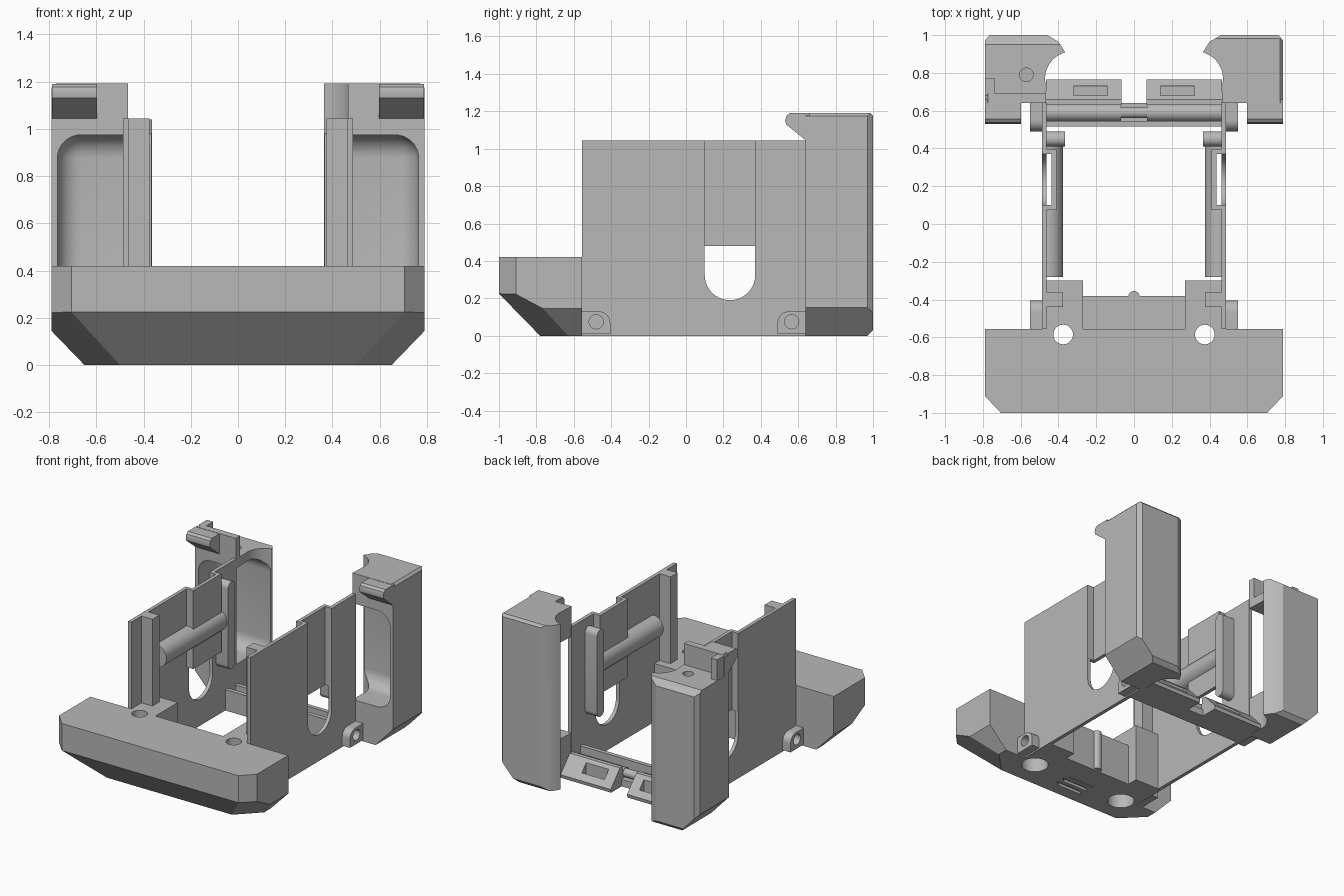
import bpy, bmesh, math
from mathutils import Vector

cube = bpy.data.objects.get("Cube")
if cube:
    bpy.data.objects.remove(cube, do_unlink=True)

grey = bpy.data.materials.new("plain grey")
grey.use_nodes = True
grey.diffuse_color = (0.48, 0.48, 0.48, 1)
grey.node_tree.nodes["Principled BSDF"].inputs["Base Color"].default_value = grey.diffuse_color
parts = []


def finish(name, bm):
    bmesh.ops.recalc_face_normals(bm, faces=bm.faces)
    mesh = bpy.data.meshes.new(name)
    bm.to_mesh(mesh)
    bm.free()
    mesh.materials.append(grey)
    obj = bpy.data.objects.new(name, mesh)
    bpy.context.collection.objects.link(obj)
    parts.append(obj)
    return obj


def prism(name, pts, axis, a, b, planes=(), bevel=0):
    """Extrude a 2D outline along an axis, then trim it with planes (point, outward normal)."""
    def at(p, t):
        return {"x": (t, p[0], p[1]), "y": (p[0], t, p[1]), "z": (p[0], p[1], t)}[axis]
    bm = bmesh.new()
    base = bm.faces.new([bm.verts.new(at(p, a)) for p in pts])
    out = bmesh.ops.extrude_face_region(bm, geom=[base])
    shift = Vector(at((0, 0), b - a))
    bmesh.ops.translate(bm, vec=shift, verts=[v for v in out["geom"] if isinstance(v, bmesh.types.BMVert)])
    for point, normal in planes:
        cut = bmesh.ops.bisect_plane(bm, geom=bm.verts[:] + bm.edges[:] + bm.faces[:], plane_co=point,
                                     plane_no=Vector(normal), clear_outer=True)
        edges = [e for e in cut["geom_cut"] if isinstance(e, bmesh.types.BMEdge)]
        bmesh.ops.holes_fill(bm, edges=edges)
    if bevel:
        bmesh.ops.recalc_face_normals(bm, faces=bm.faces)
        bmesh.ops.bevel(bm, geom=bm.edges[:], offset=bevel, segments=8, profile=0.5, affect="EDGES")
    return finish(name, bm)


def box(name, x, y, z, **kw):
    return prism(name, [(x[0], y[0]), (x[1], y[0]), (x[1], y[1]), (x[0], y[1])], "z", *z, **kw)


def arc(cx, cy, r, start, end, n=12):
    return [(cx + r * math.cos(math.radians(start + (end - start) * i / n)),
             cy + r * math.sin(math.radians(start + (end - start) * i / n))) for i in range(n + 1)]


def rod(name, c, r, axis, a, b):
    return prism(name, arc(c[0], c[1], r, 0, 360, 32)[:-1], axis, a, b)


def carve(targets, cutter):
    """Subtract the cutter from each target and discard it."""
    for obj in targets:
        mod = obj.modifiers.new("cut", "BOOLEAN")
        mod.operation, mod.solver, mod.object = "DIFFERENCE", "EXACT", cutter
        bpy.context.view_layer.update()
        done = obj.evaluated_get(bpy.context.evaluated_depsgraph_get())
        mesh = bpy.data.meshes.new_from_object(done)
        obj.modifiers.clear()
        obj.data = mesh
    parts.remove(cutter)
    bpy.data.objects.remove(cutter, do_unlink=True)


def span(s, a, b):
    return sorted((s * a, s * b))


# Front bumper with sloped underside
slopes = [((0, -1, 0.225), (0, -0.225, -0.22))]
for s in (-1, 1):
    slopes.append(((s * 0.79, 0, 0.145), (s * 0.145, 0, -0.14)))
    slopes.append(((s * 0.705, -1, 0.225), (s * 0.225, -0.225, -0.425)))
bumper = prism("front_bumper", [(-0.705, -1), (0.705, -1), (0.79, -0.91), (0.79, -0.555),
                                (-0.79, -0.555), (-0.79, -0.91)], "z", 0, 0.42, planes=slopes)
box("bumper_back_ledge", (-0.27, 0.27), (-0.56, -0.38), (0, 0.3))
rod("ledge_rib", (0, -0.385), 0.03, "z", 0.01, 0.3)
for i in range(3):
    y = -0.69 + i * 0.06
    carve([bumper], prism("vent_cutter", [(-0.12, y), (0.08, y), (0.12, y + 0.03), (-0.08, y + 0.03)],
                          "z", -0.1, 0.02))

for s, side in ((-1, "right"), (1, "left")):
    # Bumper corner block and screw holes
    block = box(side + "_corner_block", span(s, 0.27, 0.47), (-0.555, -0.3), (0, 0.42))
    centre = (s * 0.375, -0.585)
    carve([bumper, block], rod("screw_cutter", centre, 0.052, "z", -0.1, 0.6))
    carve([bumper, block], rod("countersink_cutter", centre, 0.09, "z", -0.1, 0.25))

    # Side wall with round-ended slot
    wall = prism(side + "_wall", [(-0.555, 0), (0.645, 0), (0.645, 1.045), (-0.555, 1.045)],
                 "x", *span(s, 0.462, 0.488))
    slot = [(0.37, 1.2)] + arc(0.235, 0.325, 0.135, 0, -180, 20) + [(0.1, 1.2)]
    carve([wall], prism("slot_cutter", slot, "x", *span(s, 0.4, 0.6)))

    # Inset panel closing the upper slot
    box(side + "_inset_panel", span(s, 0.41, 0.436), (0.075, 0.395), (0.48, 1.045))
    for y in (0.075, 0.37):
        box(side + "_panel_return", span(s, 0.42, 0.487), (y, y + 0.026), (0.48, 1.045))

    # Inner rail, stop bar and front post
    rod(side + "_rail", (s * 0.455, 0.7), 0.08, "y", -0.28, 0.42)
    carve([parts[-1]], box("rail_trim_cutter", span(s, 0.475, 0.6), (-0.5, 0.5), (0.5, 0.9)))
    carve([parts[-1]], box("rail_recess_cutter", span(s, 0.436, 0.6), (0.1, 0.37), (0.5, 0.9)))
    prism(side + "_stop_bar", arc(0.45, 0.94, 0.04, 0, 180) + arc(0.45, 0.39, 0.04, 180, 360),
          "x", *span(s, 0.366, 0.47))
    box(side + "_front_post", span(s, 0.375, 0.465), (-0.44, -0.36), (0.4, 1.045))

    # Screw lugs at the foot of the wall
    front = [(-0.555, 0.01), (-0.405, 0.01)] + arc(-0.465, 0.07, 0.06, 0, 90) + [(-0.555, 0.13)]
    for label, outline, y in (("front", front, -0.48), ("rear", [(0.085 - p, q) for p, q in front], 0.565)):
        lug = prism(f"{side}_{label}_lug", outline, "x", *span(s, 0.47, 0.55))
        carve([lug], rod("lug_cutter", (y, 0.075), 0.038, "x", *span(s, 0.49, 0.7)))

    # Rear column with curved inner horn
    plan = [(0.465, 0.64), (0.79, 0.64), (0.79, 0.97), (0.765, 1), (0.46, 1), (0.4, 0.965), (0.365, 0.91)]
    plan += arc(0.328, 0.77, 0.143, 70, -10)
    trims = [((s * 0.79, 0, 0.15), (s * 0.15, 0, -0.14)), ((0, 1, 0.03), (0, 1, -1)),
             ((0, 1, 1.175), (0, 1, 1)), ((s * 0.79, 0, 1.175), (s, 0, 1))]
    column = prism(side + "_rear_column", [(s * p, q) for p, q in plan], "z", 0, 1.192, planes=trims)
    carve([column], box("window_cutter", span(s, 0.3, 0.765), (0.4, 0.91), (0.28, 0.975), bevel=0.1))
    prism(side + "_hook", [(0.66, 1.03), (0.64, 1.045), (0.535, 1.13), (0.53, 1.15), (0.537, 1.177),
                           (0.555, 1.19), (0.66, 1.19)], "x", *span(s, 0.597, 0.788))

    # Sloped rear flap with notch
    flap = prism(side + "_rear_flap", [(0.63, 0), (0.76, 0), (0.765, 0.025), (0.66, 0.14), (0.63, 0.14)],
                 "x", *span(s, 0.065, 0.465))
    carve([flap], box("flap_cutter", span(s, 0.14, 0.32), (0.68, 0.73), (0.03, 0.3)))

    # Cylinder in the hinge channel
    rod(side + "_hinge_rod", (0.59, 0.065), 0.048, "x", *span(s, 0.07, 0.465))

    if s < 0:
        # Open tray in the top of this column
        carve([column], prism("tray_cutter", [(0.69, 1.04), (0.95, 1.04), (1.1, 0.93), (1.1, 1.4), (0.69, 1.4)],
                              "x", -0.9, -0.3))
        carve([column], rod("tray_hole_cutter", (-0.57, 0.79), 0.036, "z", 0.9, 1.3))
        box("tray_side_guard", (-0.788, -0.737), (0.68, 0.77), (1.02, 1.19))

# Rear cross member
box("rear_cross_floor", (-0.465, 0.465), (0.515, 0.64), (0, 0.05))
box("rear_cross_wall", (-0.465, 0.465), (0.515, 0.545), (0, 0.15))
rod("rear_centre_pin", (0.59, 0.08), 0.03, "x", -0.08, 0.08)

# Smooth curved surfaces, keep corners sharp
bpy.ops.object.select_all(action="DESELECT")
for obj in parts:
    obj.select_set(True)
bpy.context.view_layer.objects.active = parts[0]
bpy.ops.object.shade_smooth_by_angle(angle=math.radians(30))
